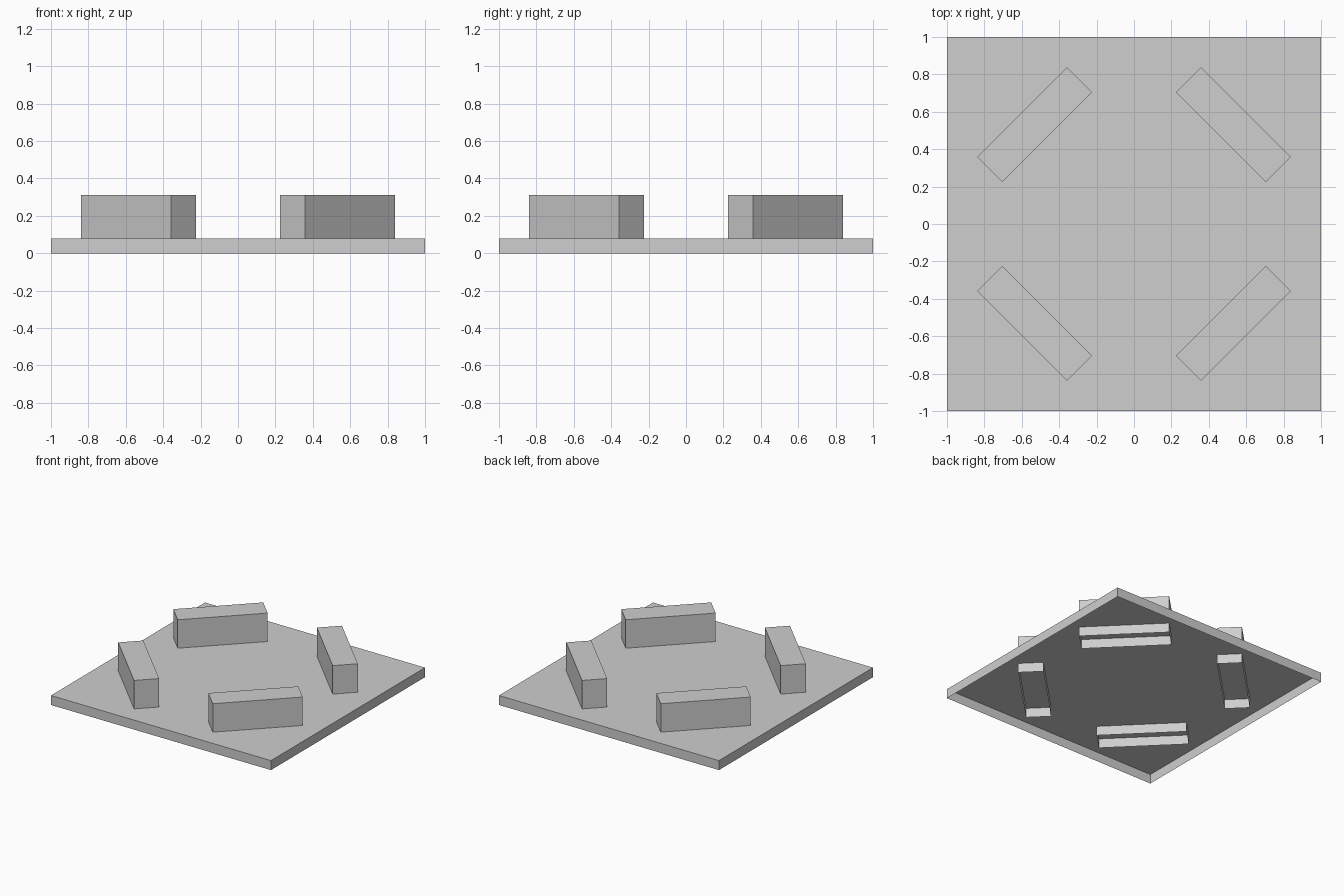
import bpy
import bmesh
from math import radians
from mathutils import Matrix

cube = bpy.data.objects.get("Cube")
if cube:
    bpy.data.objects.remove(cube, do_unlink=True)

# One plain grey for everything
GREY = (0.62, 0.62, 0.62, 1)
grey = bpy.data.materials.new("light_grey")
grey.use_nodes = True
grey.diffuse_color = GREY
grey.node_tree.nodes["Principled BSDF"].inputs["Base Color"].default_value = GREY


def open_box(name, size, location=(0, 0), turn=0):
    """Box shell standing on z = 0, without a bottom face."""
    bm = bmesh.new()
    bmesh.ops.create_cube(bm, size=1)
    bm.normal_update()
    bottom = [f for f in bm.faces if f.normal.z < -0.5]
    bmesh.ops.delete(bm, geom=bottom, context='FACES_ONLY')
    bm.transform(Matrix.Diagonal((*size, 1)) @ Matrix.Translation((0, 0, 0.5)))
    mesh = bpy.data.meshes.new(name)
    bm.to_mesh(mesh)
    bm.free()
    mesh.materials.append(grey)
    obj = bpy.data.objects.new(name, mesh)
    obj.location = (*location, 0)
    obj.rotation_euler.z = radians(turn)
    bpy.context.collection.objects.link(obj)
    return obj


# Square base slab, hollow underneath
open_box("base_slab", (2, 2, 0.078))

# Four diagonal barrier blocks, passing through the slab, one per corner
OFFSET = 0.531
for depth, sy in (("front", -1), ("back", 1)):
    for side, sx in (("right", -1), ("left", 1)):
        open_box(f"{depth}_{side}_block", (0.68, 0.19, 0.312),
                 (sx * OFFSET, sy * OFFSET), -45 * sx * sy)
